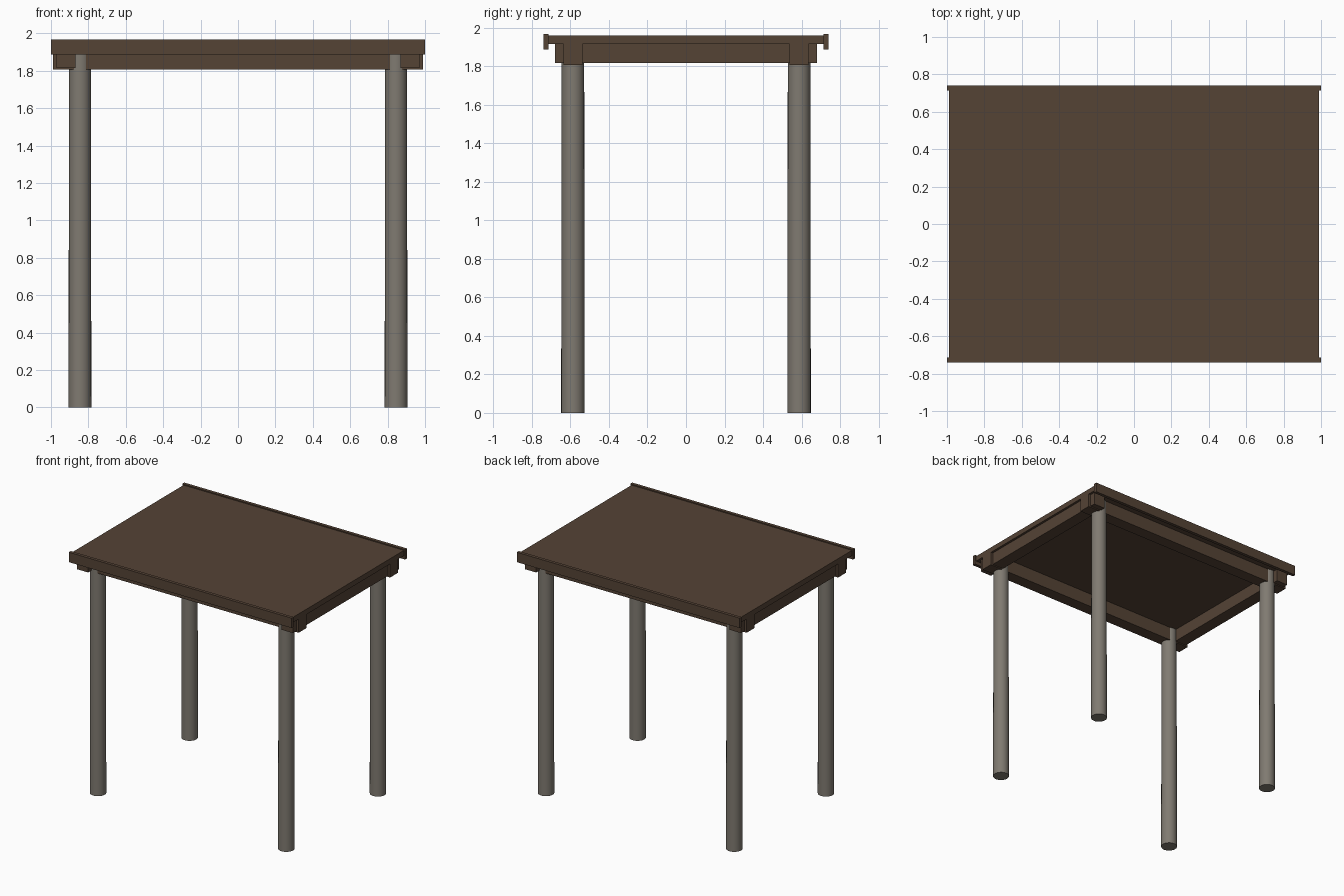
import bpy

if "Cube" in bpy.data.objects:
    bpy.data.objects.remove(bpy.data.objects["Cube"])

def material(name, rgb):
    m = bpy.data.materials.new(name)
    m.diffuse_color = (*rgb, 1)
    m.use_nodes = True
    m.node_tree.nodes["Principled BSDF"].inputs["Base Color"].default_value = m.diffuse_color
    return m

wood = material("dark brown wood", (0.090, 0.056, 0.036))
stone = material("weathered grey", (0.215, 0.195, 0.165))

def box(name, x0, x1, y0, y1, z0, z1):
    bpy.ops.mesh.primitive_cube_add(
        size=1, location=((x0 + x1) / 2, (y0 + y1) / 2, (z0 + z1) / 2))
    o = bpy.context.object
    o.name = name
    o.scale = (x1 - x0, y1 - y0, z1 - z0)
    bpy.ops.object.transform_apply(location=False, rotation=False, scale=True)
    o.data.materials.append(wood)

# flat roof panel
box("roof_panel", -0.989, 0.989, -0.715, 0.715, 1.916, 1.959)

for s, side in ((-1, "front"), (1, "back")):
    # raised fascia board along the long edge
    y0, y1 = sorted((s * 0.714, s * 0.74))
    box(side + "_fascia", -1, 1, y0, y1, 1.887, 1.967)
    # long beam over two posts
    y0, y1 = sorted((s * 0.537, s * 0.636))
    box(side + "_beam", -0.989, 0.989, y0, y1, 1.806, 1.917)

for s, side in ((-1, "left"), (1, "right")):
    # cross beam with projecting ends
    x0, x1 = sorted((s * 0.868, s * 0.97))
    box(side + "_cross_beam", x0, x1, -0.68, 0.68, 1.815, 1.917)
    # round posts, slightly tapered, running up into the beams
    for t, end in ((-1, "front"), (1, "back")):
        bpy.ops.mesh.primitive_cone_add(
            vertices=24, radius1=0.061, radius2=0.0585, depth=1.916,
            location=(s * 0.845, t * 0.587, 0.958))
        o = bpy.context.object
        o.name = end + "_" + side + "_post"
        o.data.materials.append(stone)
        bpy.ops.object.shade_smooth_by_angle()
